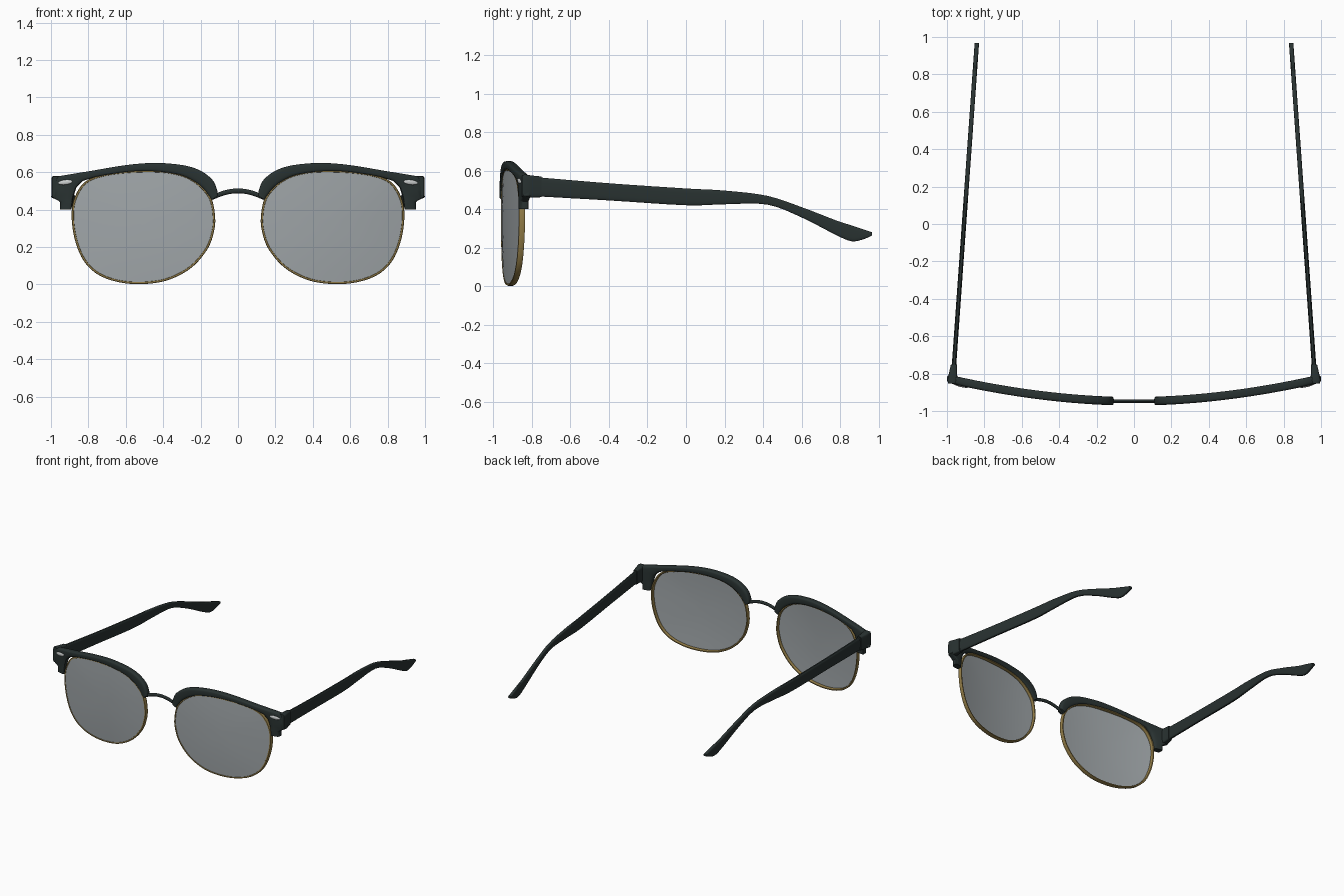
import bpy, bmesh, math
from mathutils import Vector

if "Cube" in bpy.data.objects:
    bpy.data.objects.remove(bpy.data.objects["Cube"])


def material(name, rgb, alpha=1.0):
    m = bpy.data.materials.new(name)
    m.diffuse_color = (*rgb, alpha)
    m.use_nodes = True
    m.node_tree.nodes["Principled BSDF"].inputs["Base Color"].default_value = m.diffuse_color
    return m


DARK = material("dark green black", (0.022, 0.032, 0.031))
GOLD = material("antique gold", (0.30, 0.21, 0.065))
LENS = material("grey lens", (0.35, 0.38, 0.395), 0.9)
SILVER = material("silver", (0.6, 0.62, 0.62))


def front(x):
    """Depth of the wrapped front at a given x."""
    return -0.948 + 0.115 * (abs(x) / 0.97) ** 1.9


def spline(pts, steps, closed=False):
    """Catmull-Rom through points of any dimension."""
    n, out = len(pts), []
    for i in range(n if closed else n - 1):
        idx = [i - 1, i, i + 1, i + 2]
        idx = [k % n if closed else min(max(k, 0), n - 1) for k in idx]
        a, b, c, d = (Vector(pts[k]) for k in idx)
        for s in range(steps):
            t = s / steps
            out.append(0.5 * (2 * b + (c - a) * t + (2 * a - 5 * b + 4 * c - d) * t * t
                              + (3 * b - a - 3 * c + d) * t ** 3))
    if not closed:
        out.append(Vector(pts[-1]))
    return out


def section(n, power):
    """Unit rounded-rectangle section."""
    res = []
    for i in range(n):
        a = 2 * math.pi * (i + 0.5) / n
        c, s = math.cos(a), math.sin(a)
        res.append((math.copysign(abs(c) ** power, c), math.copysign(abs(s) ** power, s)))
    return res


def finish(name, bm, mat, mirror=True, angle=40):
    bmesh.ops.recalc_face_normals(bm, faces=bm.faces)
    me = bpy.data.meshes.new(name)
    bm.to_mesh(me)
    bm.free()
    me.materials.append(mat)
    ob = bpy.data.objects.new(name, me)
    bpy.context.collection.objects.link(ob)
    bpy.ops.object.select_all(action='DESELECT')
    ob.select_set(True)
    bpy.context.view_layer.objects.active = ob
    bpy.ops.object.shade_smooth_by_angle(angle=math.radians(angle))
    if mirror:
        mod = ob.modifiers.new("mirror", 'MIRROR')
        mod.use_mirror_merge = False
    return ob


def loft(name, rings, mat, closed=False, mirror=True):
    bm = bmesh.new()
    rows = [[bm.verts.new(p) for p in r] for r in rings]
    n = len(rows[0])
    for i in range(len(rows) if closed else len(rows) - 1):
        a, b = rows[i], rows[(i + 1) % len(rows)]
        for j in range(n):
            k = (j + 1) % n
            bm.faces.new((a[j], a[k], b[k], b[j]))
    if not closed:
        bm.faces.new(rows[0])
        bm.faces.new(rows[-1])
    return finish(name, bm, mat, mirror)


# Lens outline shared by the rim and the lens
outline = spline([(0.122, 0.36), (0.147, 0.47), (0.235, 0.56), (0.35, 0.602), (0.5, 0.612),
                  (0.68, 0.597), (0.81, 0.555), (0.872, 0.47), (0.89, 0.37), (0.873, 0.24),
                  (0.825, 0.125), (0.745, 0.05), (0.63, 0.01), (0.5, 0.002), (0.37, 0.024),
                  (0.25, 0.088), (0.165, 0.185), (0.13, 0.275)], 5, True)
CX, CZ = 0.505, 0.31

# Gold rims
rings = []
for p in outline:
    out = Vector((p.x - CX, p.y - CZ)).normalized()
    ring = []
    for u, v in section(8, 0.6):
        q = p + out * (u * 0.007 - 0.007)
        ring.append((q.x, front(q.x) + v * 0.016, q.y))
    rings.append(ring)
loft("lens_rim", rings, GOLD, closed=True)

# Lenses: gently domed thin shells
bm = bmesh.new()
for back in (0, 1):
    mid = bm.verts.new((CX, front(CX) - 0.022 + back * 0.006, CZ))
    prev = None
    for r in (0.2, 0.4, 0.6, 0.8, 0.983):
        row = []
        for p in outline:
            x, z = CX + (p.x - CX) * r, CZ + (p.y - CZ) * r
            row.append(bm.verts.new((x, front(x) - 0.012 - 0.01 * (1 - r * r) + back * 0.006, z)))
        for j in range(len(row)):
            k = (j + 1) % len(row)
            if prev:
                bm.faces.new((prev[j], prev[k], row[k], row[j]))
            else:
                bm.faces.new((mid, row[k], row[j]))
        prev = row
    if back:
        for j in range(len(prev)):
            k = (j + 1) % len(prev)
            bm.faces.new((edge[j], edge[k], prev[k], prev[j]))
    edge = prev
finish("lens", bm, LENS)

# Brow bars: stations of outer (x, z) and inner (x, z) edge
stations = spline([(0.108, 0.475, 0.142, 0.452), (0.113, 0.51, 0.16, 0.478),
                   (0.137, 0.56, 0.195, 0.52), (0.2, 0.608, 0.25, 0.558),
                   (0.29, 0.637, 0.32, 0.586), (0.44, 0.65, 0.44, 0.603),
                   (0.6, 0.638, 0.58, 0.602), (0.78, 0.608, 0.74, 0.578),
                   (0.88, 0.592, 0.83, 0.553)], 4)
stations += [Vector(s) for s in ((0.968, 0.577, 0.862, 0.52), (0.976, 0.57, 0.868, 0.505),
                                 (0.988, 0.52, 0.878, 0.475), (1.0, 0.468, 0.884, 0.445),
                                 (0.957, 0.445, 0.885, 0.437), (0.952, 0.44, 0.886, 0.432),
                                 (0.952, 0.40, 0.89, 0.40))]
rings = []
for s in stations:
    ring = []
    for u, v in section(16, 0.5):
        t = 0.5 - 0.5 * u
        x, z = s[0] + (s[2] - s[0]) * t, s[1] + (s[3] - s[1]) * t
        ring.append((x, front(x) + v * 0.023, z))
    rings.append(ring)
loft("brow_bar", rings, DARK)

# Bridge between the brow bars
rings = []
for i in range(17):
    x = -0.135 + 0.27 * i / 16
    z = 0.5 - 0.028 * (abs(x) / 0.12) ** 2
    rings.append([(x, -0.948 + u * 0.009, z + v * 0.013) for u, v in section(10, 1)])
loft("bridge", rings, DARK, mirror=False)

# Hinge blocks turning back from the front: (y, x centre, half width, z low, z high)
rings = [[(cx + u * w, y, (lo + hi) / 2 + v * (hi - lo) / 2) for u, v in section(16, 0.3)]
         for y, cx, w, lo, hi in ((-0.852, 0.967, 0.027, 0.463, 0.578),
                                  (-0.835, 0.97, 0.028, 0.46, 0.58),
                                  (-0.80, 0.968, 0.022, 0.46, 0.575),
                                  (-0.75, 0.962, 0.017, 0.462, 0.57))]
loft("hinge_block", rings, DARK)

# Temple arms: (y, z low, z high), tapering inward to the rear
rings = []
for y, lo, hi in spline([(-0.77, 0.466, 0.566), (-0.4, 0.445, 0.535), (0.0, 0.42, 0.508),
                         (0.2, 0.425, 0.497), (0.42, 0.424, 0.47), (0.6, 0.357, 0.411),
                         (0.78, 0.265, 0.342), (0.86, 0.233, 0.316), (0.92, 0.243, 0.296),
                         (0.967, 0.263, 0.28)], 4):
    cx = 0.962 - 0.122 * (y + 0.75) / 1.72
    rings.append([(cx + u * 0.012, y, (lo + hi) / 2 + v * (hi - lo) / 2)
                  for u, v in section(16, 0.5)])
loft("temple_arm", rings, DARK)

# Silver rivets on the front corners
bm = bmesh.new()
bmesh.ops.create_uvsphere(bm, u_segments=20, v_segments=10, radius=1)
for v in bm.verts:
    x = 0.923 + v.co.x * 0.038
    v.co = (x, front(x) - 0.022 + v.co.y * 0.007, 0.546 + v.co.z * 0.013 - v.co.x * 0.004)
finish("rivet", bm, SILVER)
